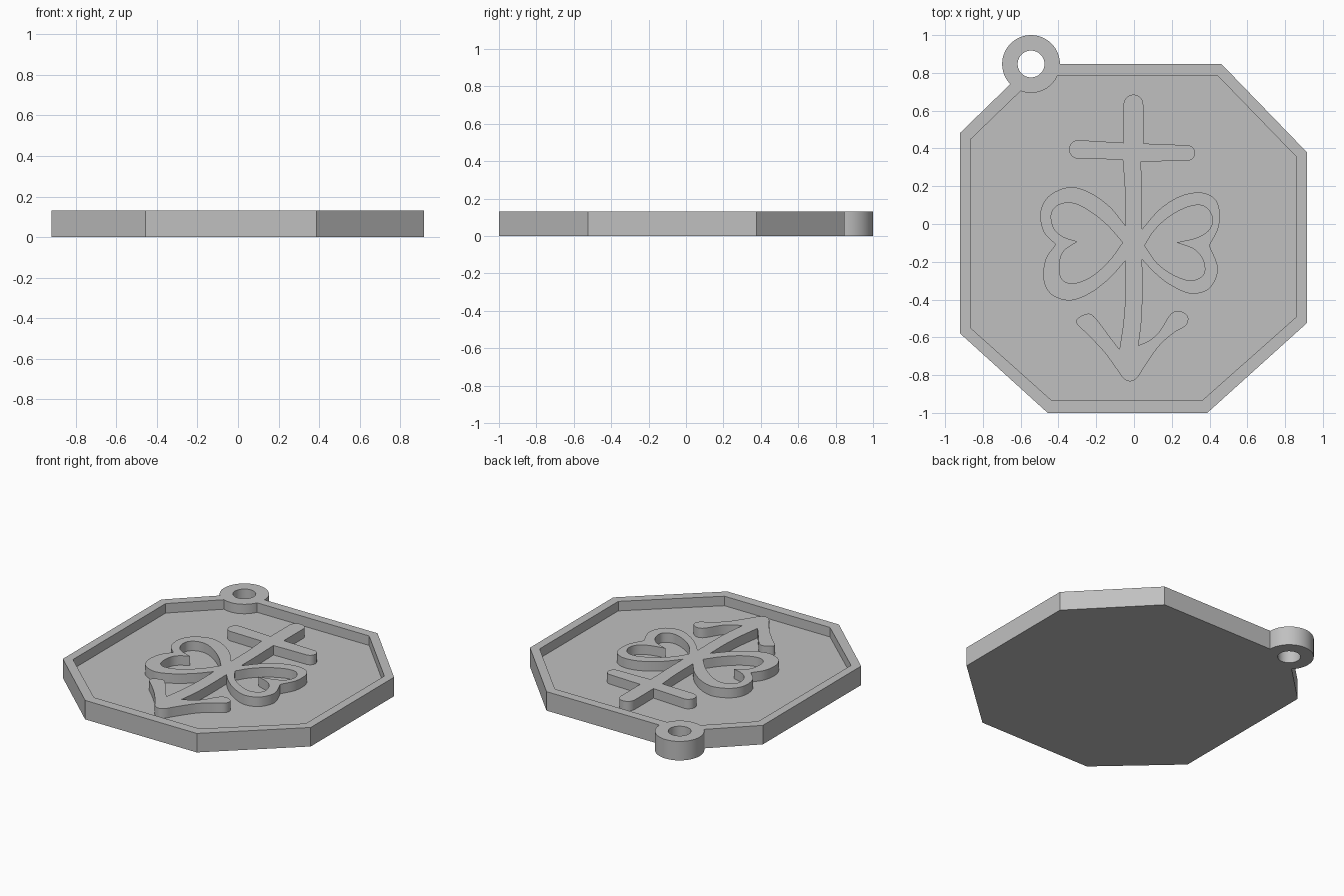
import bpy, bmesh, math
from mathutils import Vector

if "Cube" in bpy.data.objects:
    bpy.data.objects.remove(bpy.data.objects["Cube"])

HEIGHT, FLOOR = 0.13, 0.065
RING = (-0.545, 0.847)

grey = bpy.data.materials.new("plain_grey")
grey.diffuse_color = (0.53, 0.53, 0.53, 1)
grey.use_nodes = True
grey.node_tree.nodes["Principled BSDF"].inputs["Base Color"].default_value = grey.diffuse_color


def arc(c, r, a0, a1, n=24):
    """Points on a circle arc, angles in degrees."""
    return [(c[0] + r * math.cos(math.radians(a0 + (a1 - a0) * i / n)),
             c[1] + r * math.sin(math.radians(a0 + (a1 - a0) * i / n))) for i in range(n + 1)]


def smooth(pts, steps=6):
    """Smooth curve through the points, with free ends."""
    p = [Vector(q) for q in pts]
    p = [2 * p[0] - p[1]] + p + [2 * p[-1] - p[-2]]
    out = []
    for a, b, c, d in zip(p, p[1:], p[2:], p[3:]):
        for i in range(steps):
            t = i / steps
            v = 0.5 * (2 * b + (c - a) * t + (2 * a - 5 * b + 4 * c - d) * t * t
                       + (3 * b - a - 3 * c + d) * t ** 3)
            out.append((v.x, v.y))
    return out + [tuple(pts[-1])]


def slab(name, loops, z0, z1):
    """Extrude closed loops (outline and holes) from z0 to z1."""
    cu = bpy.data.curves.new(name, 'CURVE')
    cu.dimensions, cu.fill_mode = '2D', 'BOTH'
    cu.extrude = (z1 - z0) / 2
    for loop in loops:
        pts = []
        for q in loop:
            if not pts or math.dist(q, pts[-1]) > 0.001:
                pts.append(q)
        if math.dist(pts[0], pts[-1]) < 0.001:
            pts.pop()
        sp = cu.splines.new('POLY')
        sp.points.add(len(pts) - 1)
        for sp_pt, q in zip(sp.points, pts):
            sp_pt.co = (q[0], q[1], 0, 1)
        sp.use_cyclic_u = True
    tmp = bpy.data.objects.new(name + "_curve", cu)
    bpy.context.collection.objects.link(tmp)
    dg = bpy.context.evaluated_depsgraph_get()
    me = bpy.data.meshes.new_from_object(tmp.evaluated_get(dg))
    bpy.data.objects.remove(tmp)
    bm = bmesh.new()
    bm.from_mesh(me)
    bmesh.ops.translate(bm, verts=bm.verts, vec=(0, 0, (z0 + z1) / 2))
    bmesh.ops.remove_doubles(bm, verts=bm.verts, dist=0.0001)
    bmesh.ops.recalc_face_normals(bm, faces=bm.faces)
    bm.to_mesh(me)
    bm.free()
    me.materials.clear()
    me.materials.append(grey)
    ob = bpy.data.objects.new(name, me)
    bpy.context.collection.objects.link(ob)
    return ob


def activate(ob):
    bpy.ops.object.select_all(action='DESELECT')
    ob.select_set(True)
    bpy.context.view_layer.objects.active = ob


# Octagonal plate with hanging ring
outer = [(0.463, 0.847)] + arc(RING, 0.153, 0, 224.1, 40) + [
    (-0.92, 0.483), (-0.92, -0.58), (-0.457, -1), (0.388, -1), (0.917, -0.523), (0.917, 0.378)]
plate = slab("plate", [outer, arc(RING, 0.071, 0, 360, 40)], 0, HEIGHT)

# Recess that leaves the raised rim
inner = [(0.443, 0.785)] + arc(RING, 0.153, 336, 249, 16) + [
    (-0.863, 0.45), (-0.863, -0.552), (-0.437, -0.933), (0.362, -0.933),
    (0.858, -0.493), (0.858, 0.357)]
cutter = slab("recess_cutter", [inner], FLOOR, HEIGHT + 0.1)
cutter.hide_render = True
cut = plate.modifiers.new("recess", 'BOOLEAN')
cut.operation, cut.solver, cut.object = 'DIFFERENCE', 'EXACT', cutter
activate(plate)
bpy.ops.object.modifier_apply(modifier=cut.name)
bpy.data.objects.remove(cutter)

# Emblem outline, counter-clockwise from the top of the stem
cross_left = (arc((-0.003, 0.633), 0.052, 0, 180) + [(-0.055, 0.43)]
              + arc((-0.295, 0.395), 0.049, 90, 270)
              + smooth([(-0.06, 0.341), (-0.048, 0.18), (-0.046, -0.008)]))
left_heart = (
    smooth([(-0.046, -0.008), (-0.13, 0.093), (-0.235, 0.167), (-0.341, 0.195),
            (-0.447, 0.151), (-0.495, 0.066), (-0.479, -0.04), (-0.415, -0.108)])
    + smooth([(-0.415, -0.108), (-0.468, -0.188), (-0.479, -0.294), (-0.437, -0.373),
              (-0.341, -0.405), (-0.235, -0.368), (-0.13, -0.288), (-0.046, -0.195)]))
stem_left = smooth([(-0.046, -0.195), (-0.045, -0.36), (-0.056, -0.52), (-0.077, -0.664)])
anchor = smooth([
    (-0.077, -0.664), (-0.13, -0.595), (-0.198, -0.505), (-0.237, -0.475), (-0.29, -0.493),
    (-0.304, -0.526), (-0.24, -0.59), (-0.156, -0.68), (-0.087, -0.775), (-0.056, -0.817),
    (-0.019, -0.833), (0.019, -0.812), (0.056, -0.754), (0.135, -0.643), (0.214, -0.574),
    (0.275, -0.537), (0.285, -0.49), (0.24, -0.46), (0.193, -0.479), (0.135, -0.569),
    (0.082, -0.616), (0.024, -0.643)])
stem_right = smooth([(0.024, -0.643), (0.04, -0.505), (0.045, -0.347), (0.043, -0.188)])
right_heart = (
    smooth([(0.043, -0.188), (0.108, -0.257), (0.188, -0.32), (0.294, -0.368),
            (0.384, -0.352), (0.431, -0.294), (0.442, -0.22), (0.399, -0.114)])
    + smooth([(0.399, -0.114), (0.447, -0.019), (0.452, 0.077), (0.421, 0.14),
              (0.347, 0.167), (0.241, 0.146), (0.135, 0.077), (0.043, -0.027)]))
cross_right = (smooth([(0.043, -0.027), (0.042, 0.15), (0.037, 0.33)])
               + arc((0.283, 0.376), 0.041, -90, 90) + [(0.049, 0.426)])

# Heart-shaped openings
left_opening = (
    smooth([(-0.06, -0.098), (-0.14, -0.008), (-0.225, 0.061), (-0.315, 0.108),
            (-0.394, 0.103), (-0.437, 0.056), (-0.426, -0.019), (-0.378, -0.066), (-0.3, -0.093)])
    + smooth([(-0.3, -0.093), (-0.373, -0.145), (-0.394, -0.214), (-0.384, -0.288),
              (-0.325, -0.315), (-0.225, -0.278), (-0.13, -0.193), (-0.06, -0.098)]))
right_opening = (
    smooth([(0.056, -0.114), (0.108, -0.034), (0.188, 0.04), (0.294, 0.093),
            (0.373, 0.093), (0.415, 0.034), (0.399, -0.029), (0.336, -0.071), (0.225, -0.098)])
    + smooth([(0.225, -0.098), (0.32, -0.135), (0.368, -0.198), (0.368, -0.267),
              (0.304, -0.299), (0.214, -0.272), (0.124, -0.209), (0.056, -0.114)]))

# Raised emblem on the floor of the plate
emblem = slab("emblem", [cross_left + left_heart + stem_left + anchor + stem_right
                         + right_heart + cross_right, left_opening, right_opening],
              FLOOR - 0.01, HEIGHT)

for ob in (plate, emblem):
    activate(ob)
    bpy.ops.object.shade_smooth_by_angle(angle=math.radians(30))
